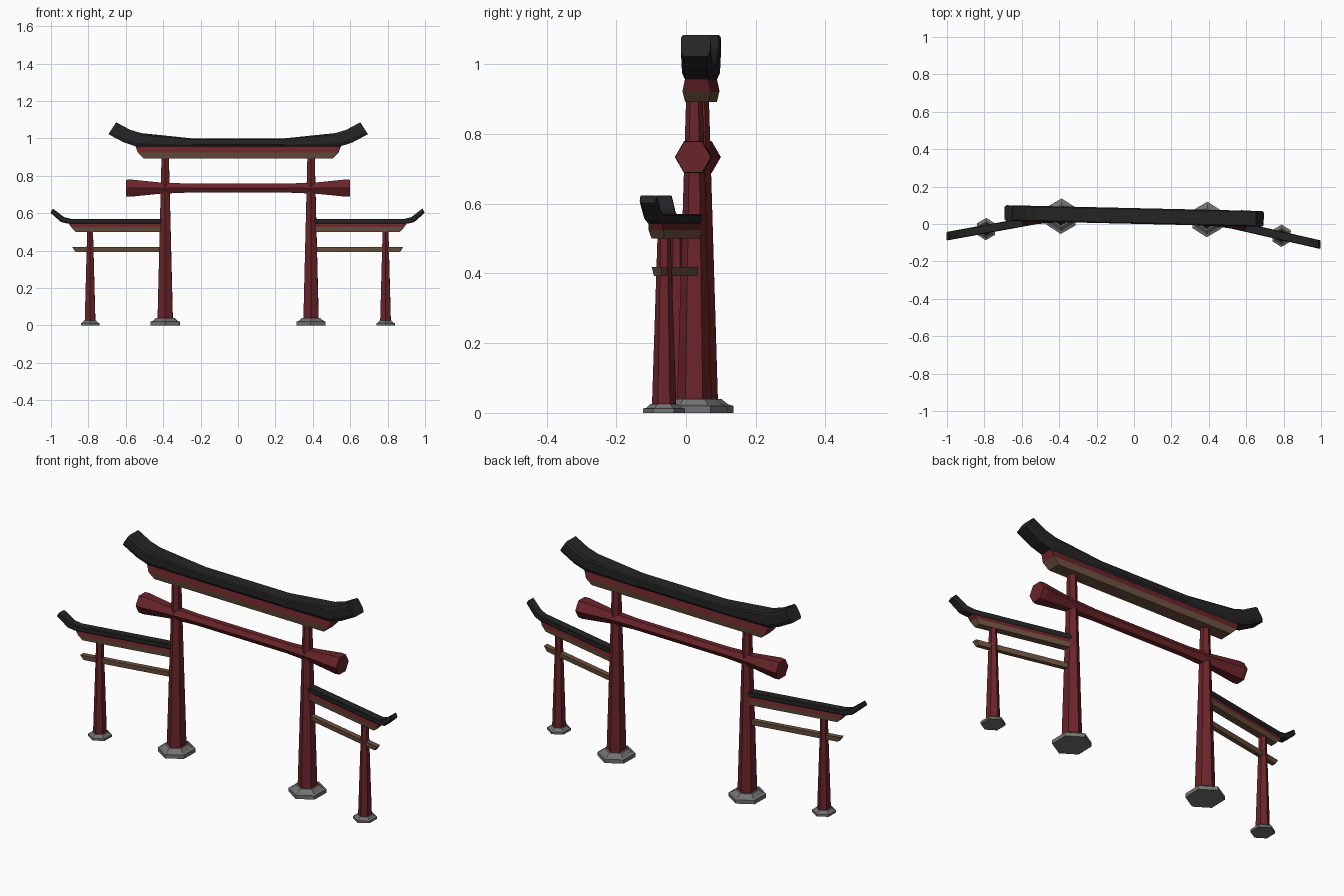
import bpy, bmesh, math
from mathutils import Matrix, Vector

if "Cube" in bpy.data.objects:
    bpy.data.objects.remove(bpy.data.objects["Cube"])

# The whole gate is turned very slightly about z
TURN = Matrix.Rotation(math.radians(-1.3), 4, 'Z')


def material(name, rgb):
    m = bpy.data.materials.new(name)
    m.diffuse_color = (*rgb, 1)
    m.use_nodes = True
    m.node_tree.nodes["Principled BSDF"].inputs["Base Color"].default_value = m.diffuse_color
    return m


RED = material("red_wood", (0.145, 0.018, 0.023))
BLACK = material("roof_black", (0.018, 0.018, 0.018))
TAN = material("tan_wood", (0.15, 0.083, 0.047))
STONE = material("stone", (0.17, 0.17, 0.17))


def loft(name, rings, mat):
    """Skin a list of equal-sized point rings and cap both ends."""
    bm = bmesh.new()
    loops = [[bm.verts.new(TURN @ Vector(p)) for p in r] for r in rings]
    n = len(loops[0])
    for a, b in zip(loops, loops[1:]):
        for i in range(n):
            j = (i + 1) % n
            bm.faces.new((a[i], a[j], b[j], b[i]))
    bm.faces.new(loops[0])
    bm.faces.new(loops[-1])
    bmesh.ops.recalc_face_normals(bm, faces=bm.faces)
    me = bpy.data.meshes.new(name)
    bm.to_mesh(me)
    bm.free()
    me.materials.append(mat)
    ob = bpy.data.objects.new(name, me)
    bpy.context.collection.objects.link(ob)
    return ob


def hex_column(name, x, y, levels, mat):
    """Upright hexagon with corners facing front and back; levels = (z, radius)."""
    angles = [math.radians(90 + 60 * i) for i in range(6)]
    loft(name, [[(x + 0.94 * r * math.cos(a), y + r * math.sin(a), z) for a in angles]
                for z, r in levels], mat)


def roof(name, stations, half, y_at, side, mat):
    """stations = (x_bottom, z_bottom, x_top, z_top); chamfered cross-section."""
    section = [(0, 0.8), (0.25, 1), (0.88, 1), (1, 0.86)]
    outline = [(t, w) for t, w in section] + [(t, -w) for t, w in reversed(section)]
    rings = []
    for xb, zb, xt, zt in stations:
        ring = []
        for t, w in outline:
            x = xb + (xt - xb) * t
            ring.append((side * x, y_at(x) + w * half, zb + (zt - zb) * t))
        rings.append(ring)
    loft(name, rings, mat)


def plank(name, low, high, y_at, side, mat):
    """Trapezoid beam; low and high = (x_start, x_end, half_depth, z)."""
    rings = []
    for k in (0, 1):
        rings.append([(side * e[k], y_at(e[k]) + s * e[2], e[3])
                      for e, s in ((low, -1), (low, 1), (high, 1), (high, -1))])
    loft(name, rings, mat)


def main_y(x):
    return 0.043


def wing_y(x):
    return -0.045 + (0.79 - x) * 0.205


# Main roof, upturned at both ends
half_roof = [(0.25, 0.955, 0.25, 1.0), (0.545, 0.957, 0.52, 1.028),
             (0.61, 0.978, 0.58, 1.046), (0.693, 1.022, 0.652, 1.085)]
stations = [(-a, b, -c, d) for a, b, c, d in reversed(half_roof)] + half_roof
roof("main_roof", stations, 0.042, main_y, 1, BLACK)

# Boards under the main roof
plank("upper_lintel", (-0.535, 0.535, 0.041, 0.923), (-0.55, 0.55, 0.033, 0.96), main_y, 1, RED)
plank("lower_lintel", (-0.505, 0.505, 0.034, 0.892), (-0.535, 0.535, 0.041, 0.923), main_y, 1, TAN)

# Hexagonal crossbeam, flared toward its ends
half_beam = [(0.27, 0.028), (0.42, 0.035), (0.575, 0.053), (0.598, 0.051)]
beam = [(-x, r) for x, r in reversed(half_beam)] + half_beam
loft("crossbeam", [[(x, 0.034 + r * math.cos(math.radians(60 * i)),
                     0.734 + r * math.sin(math.radians(60 * i))) for i in range(6)]
                   for x, r in beam], RED)

for side, tag in ((-1, "left"), (1, "right")):
    # Main pillar and footing
    hex_column(tag + "_main_pillar", side * 0.39, 0.033, [(0.03, 0.050), (0.9, 0.024)], RED)
    hex_column(tag + "_main_footing", side * 0.39, 0.033,
               [(0, 0.095), (0.02, 0.095), (0.024, 0.08), (0.04, 0.06)], STONE)
    # Wing pillar and footing
    hex_column(tag + "_wing_pillar", side * 0.79, wing_y(0.79), [(0.015, 0.035), (0.505, 0.019)], RED)
    hex_column(tag + "_wing_footing", side * 0.79, wing_y(0.79),
               [(0, 0.06), (0.012, 0.06), (0.015, 0.05), (0.025, 0.04)], STONE)
    # Wing roof, its boards and the lower tie beam, all angled forward
    roof(tag + "_wing_roof",
         [(0.40, 0.544, 0.40, 0.57), (0.91, 0.544, 0.895, 0.57),
          (0.945, 0.553, 0.93, 0.579), (1.0, 0.602, 0.988, 0.624)],
         0.023, wing_y, side, BLACK)
    plank(tag + "_wing_lintel", (0.40, 0.89, 0.022, 0.525), (0.40, 0.905, 0.018, 0.546), wing_y, side, RED)
    plank(tag + "_wing_board", (0.40, 0.868, 0.018, 0.5), (0.40, 0.89, 0.022, 0.525), wing_y, side, TAN)
    plank(tag + "_wing_tie", (0.40, 0.868, 0.011, 0.393), (0.40, 0.884, 0.014, 0.418), wing_y, side, TAN)
